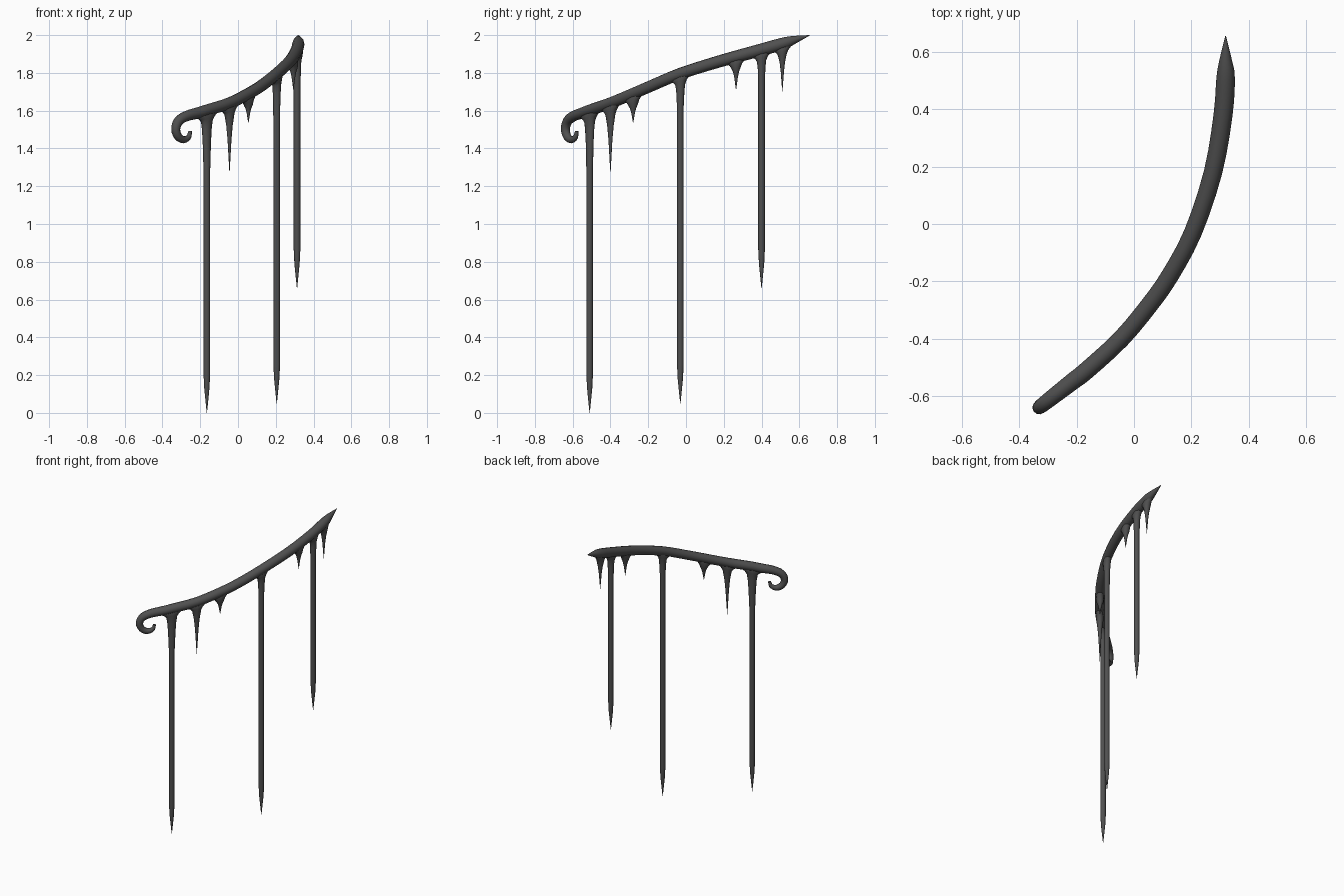
import bpy, bmesh, math
from mathutils import Vector

if "Cube" in bpy.data.objects:
    bpy.data.objects.remove(bpy.data.objects["Cube"])

iron = bpy.data.materials.new("dark iron")
iron.diffuse_color = (0.08, 0.08, 0.08, 1)
iron.use_nodes = True
iron.node_tree.nodes["Principled BSDF"].inputs["Base Color"].default_value = iron.diffuse_color
SIDES = 12


def loft(name, rings):
    """Skin a list of closed rings; cap both ends."""
    bm = bmesh.new()
    loops = [[bm.verts.new(p) for p in ring] for ring in rings]
    for a, b in zip(loops, loops[1:]):
        for i in range(SIDES):
            j = (i + 1) % SIDES
            bm.faces.new((a[i], a[j], b[j], b[i]))
    bm.faces.new(loops[0])
    bm.faces.new(loops[-1])
    bmesh.ops.recalc_face_normals(bm, faces=bm.faces)
    me = bpy.data.meshes.new(name)
    bm.to_mesh(me)
    bm.free()
    me.materials.append(iron)
    ob = bpy.data.objects.new(name, me)
    bpy.context.collection.objects.link(ob)
    bpy.context.view_layer.objects.active = ob
    ob.select_set(True)
    bpy.ops.object.shade_smooth_by_angle(angle=math.radians(50))
    ob.select_set(False)


def ring(c, u, v, a, b):
    return [c + u * a * math.cos(t) + v * b * math.sin(t)
            for t in (2 * math.pi * i / SIDES for i in range(SIDES))]


def smooth(pts, n):
    """Catmull-Rom through the points."""
    p = [pts[0]] + pts + [pts[-1]]
    out = []
    for a, b, c, d in zip(p, p[1:], p[2:], p[3:]):
        for k in range(n):
            t = k / n
            out.append(0.5 * (2 * b + (c - a) * t + (2 * a - 5 * b + 4 * c - d) * t * t
                              + (3 * b - a - 3 * c + d) * t ** 3))
    return out + [pts[-1]]


# Scroll lies in a vertical plane: (distance along plan direction, z, radius)
D = Vector((0.788, 0.615, 0))
scroll = [(-0.112, 1.492, 0.009), (-0.122, 1.460, 0.014), (-0.157, 1.446, 0.019),
          (-0.193, 1.463, 0.022), (-0.209, 1.502, 0.024), (-0.190, 1.545, 0.026),
          (-0.135, 1.572, 0.028), (-0.060, 1.588, 0.030)]
path = [Vector((-0.165 + s * D.x, -0.51 + s * D.y, z, r)) for s, z, r in scroll]
# Rail: x, y, z, radius
rail = [(-0.165, -0.51, 1.602, 0.031), (-0.045, -0.40, 1.640, 0.031),
        (0.055, -0.28, 1.690, 0.031), (0.125, -0.18, 1.733, 0.031),
        (0.205, -0.03, 1.796, 0.031), (0.275, 0.18, 1.862, 0.032),
        (0.310, 0.38, 1.917, 0.033), (0.319, 0.51, 1.954, 0.032),
        (0.319, 0.57, 1.974, 0.022), (0.319, 0.655, 1.999, 0.001)]
path += [Vector(p) for p in rail]
path = smooth(path, 3)

# Handrail with scroll
rings = []
for i, p in enumerate(path):
    t = (path[min(i + 1, len(path) - 1)] - path[max(i - 1, 0)]).to_3d().normalized()
    plan = D if i < 24 else Vector((t.x, t.y, 0)).normalized()
    side = Vector((plan.y, -plan.x, 0))
    rings.append(ring(p.to_3d(), side, t.cross(side).normalized(), p.w, p.w))
loft("handrail", rings)


def drip(name, y, bottom, flare, post):
    """Post or spike that flares along the rail where it joins."""
    i = min(range(24, len(path) - 1), key=lambda k: abs(path[k].y - y))
    c = path[i].to_3d()
    c += (path[i + 1].to_3d() - path[i - 1].to_3d()) * ((y - c.y) / (path[i + 1].y - path[i - 1].y))
    t = (path[i + 1] - path[i - 1]).to_3d()
    plan = Vector((t.x, t.y, 0)).normalized()
    side = Vector((plan.y, -plan.x, 0))
    slope = t.z / math.hypot(t.x, t.y)
    # depth below rail centre, half length along rail, half width across, tilt
    prof = [(0.01, 0.085 * flare, 0.022, 1), (0.03, 0.066 * flare, 0.025, 1),
            (0.042, 0.048 * flare, 0.025, 0.9), (0.06, 0.035 * flare, 0.023, 0.6)]
    length = c.z - bottom
    if post:
        w = 0.018
        prof += [(0.10, max(0.029 * flare, 0.019), 0.021, 0.3),
                 (0.17, max(0.024 * flare, w), 0.019, 0), (0.32, w, w, 0),
                 (length - 0.21, w, w, 0), (length - 0.13, 0.014, 0.014, 0),
                 (length - 0.06, 0.007, 0.007, 0), (length, 0.0008, 0.0008, 0)]
    else:
        rest = length - 0.06
        prof += [(0.06 + rest * f, 0.022 * flare * k, 0.015 * k, 0.2 * k)
                 for f, k in ((0.2, 1), (0.45, 0.6), (0.75, 0.3), (1, 0.03))]
    loft(name, [ring(c - Vector((0, 0, d)), plan + Vector((0, 0, slope * s)), side, a, b)
                for d, a, b, s in prof])


# Long posts
drip("front_post", -0.51, 0.0, 1.0, True)
drip("middle_post", -0.03, 0.05, 0.75, True)
drip("rear_post", 0.40, 0.66, 0.7, True)
# Short hanging spikes
drip("front_spike_long", -0.40, 1.27, 0.85, False)
drip("front_spike_short", -0.28, 1.535, 0.75, False)
drip("rear_spike_short", 0.265, 1.71, 0.7, False)
drip("rear_spike_long", 0.51, 1.70, 0.65, False)
